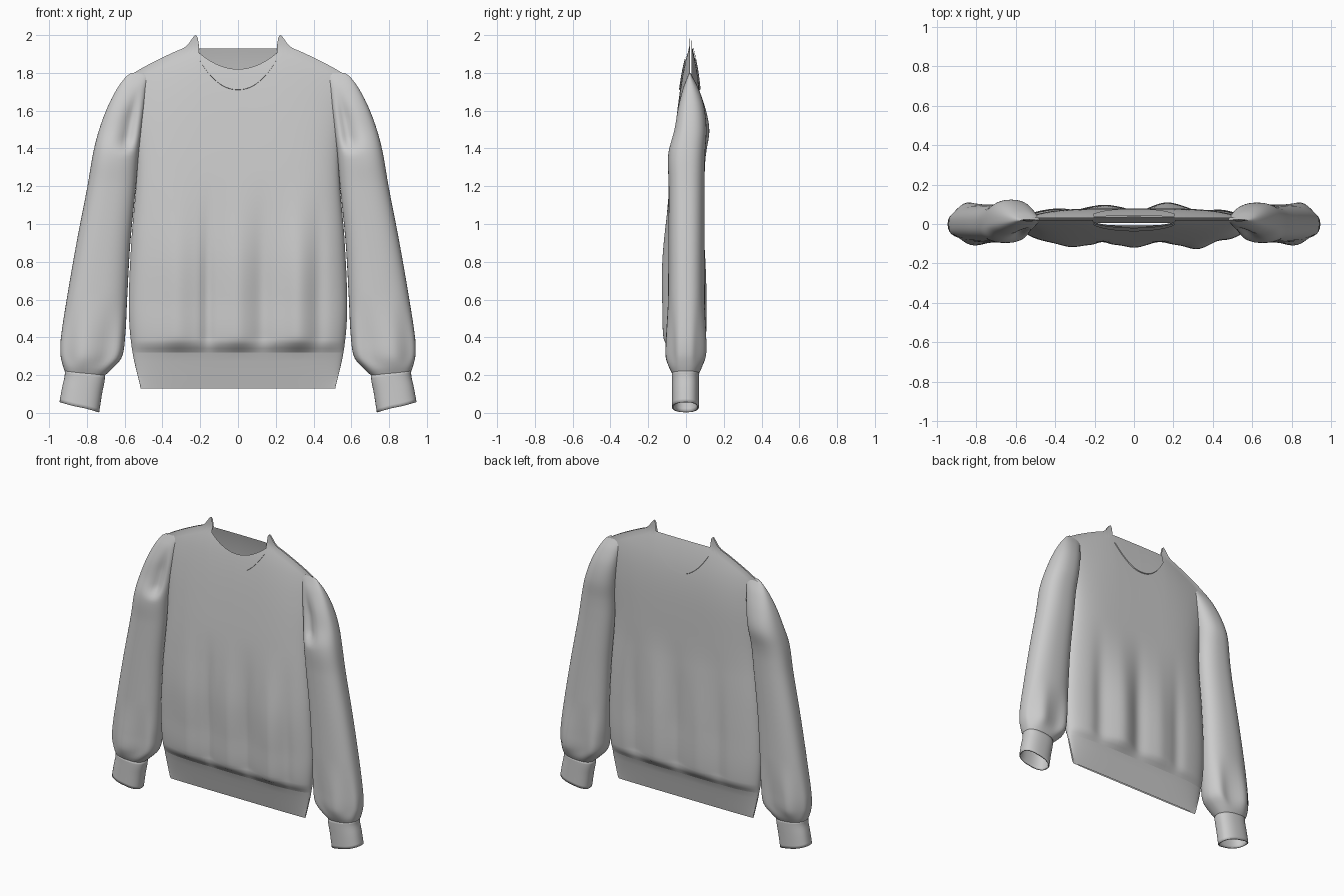
import bpy, bmesh, math

if "Cube" in bpy.data.objects:
    bpy.data.objects.remove(bpy.data.objects["Cube"])


def curve(pts, x):
    """Smooth (Hermite) interpolation through (x, value) pairs."""
    if x <= pts[0][0]:
        return pts[0][1]
    if x >= pts[-1][0]:
        return pts[-1][1]
    n = len(pts)
    i = next(k for k in range(n - 1) if x <= pts[k + 1][0])

    def slope(k):
        a, b = pts[max(k - 1, 0)], pts[min(k + 1, n - 1)]
        return (b[1] - a[1]) / (b[0] - a[0])
    (x0, y0), (x1, y1) = pts[i], pts[i + 1]
    h = x1 - x0
    t = (x - x0) / h
    return ((2*t**3 - 3*t*t + 1) * y0 + (t**3 - 2*t*t + t) * h * slope(i)
            + (3*t*t - 2*t**3) * y1 + (t**3 - t*t) * h * slope(i + 1))


def ramp(a, b, x):
    t = min(1, max(0, (x - a) / (b - a)))
    return t * t * (3 - 2 * t)


def bump(x, c, w):
    return math.exp(-((x - c) / w) ** 2)


def make(name, grids, angle=50, thickness=0, closed=False):
    """Skin grids (lists of rows of points) into one smooth object."""
    bm = bmesh.new()
    for rows in grids:
        vs = [[bm.verts.new(p) for p in r] for r in rows]
        n = len(vs[0])
        for a, b in zip(vs, vs[1:]):
            for i in range(n if closed else n - 1):
                j = (i + 1) % n
                bm.faces.new((a[i], a[j], b[j], b[i]))
    bmesh.ops.remove_doubles(bm, verts=bm.verts, dist=0.0004)
    bmesh.ops.recalc_face_normals(bm, faces=bm.faces)
    me = bpy.data.meshes.new(name)
    bm.to_mesh(me)
    bm.free()
    ob = bpy.data.objects.new(name, me)
    bpy.context.collection.objects.link(ob)
    bpy.ops.object.select_all(action='DESELECT')
    ob.select_set(True)
    bpy.context.view_layer.objects.active = ob
    bpy.ops.object.shade_smooth_by_angle(angle=math.radians(angle))
    if thickness:
        m = ob.modifiers.new("thickness", 'SOLIDIFY')
        m.thickness = thickness
    return ob


# Torso measurements: half width, front and back depth by height
WIDTH = [(.13, .515), (.33, .56), (.55, .578), (.9, .565), (1.3, .535), (1.6, .55), (1.72, .565), (1.8, .575)]
FRONT = [(.13, .006), (.3, .048), (.33, .06), (.37, .09), (.6, .1), (.85, .106), (1.2, .092), (1.5, .085), (2, .085)]
BACK = [(.13, .006), (.3, .042), (.33, .055), (.37, .08), (.7, .085), (1.2, .08), (1.5, .075), (2, .07)]
SHOULDER = [(0, 1.965), (.2, 1.955), (.29, 1.93), (.386, 1.888), (.5, 1.83), (.575, 1.785)]
TIP = [(.205, 1.93), (.213, 1.985), (.225, 2.0), (.24, 1.985), (.265, 1.95), (.29, 1.93)]
# Hanging folds: centre x, width, strength
FRONT_FOLDS = [(-.32, .07, .018), (-.16, .035, -.02), (.0, .06, .018), (.13, .05, -.02), (.32, .07, .03), (.43, .04, -.012)]
BACK_FOLDS = [(.17, .08, .024), (-.15, .07, .012), (.02, .06, -.02), (-.3, .05, -.012), (.34, .06, -.02)]


def top_edge(x, side):
    if abs(x) > .29:
        return curve(SHOULDER, abs(x))
    if abs(x) > .207:
        return curve(TIP, abs(x))
    return 1.82 + .09 * (x / .21) ** 2 if side < 0 else 1.93


def torso_point(u, z, side, lift=0):
    x = u * curve(WIDTH, z)
    d = curve(FRONT if side < 0 else BACK, z)
    fade = ramp(.31, .4, z) * (1 - ramp(.6, 1.3, z))
    d += fade * sum(s * bump(x, c, w) for c, w, s in (FRONT_FOLDS if side < 0 else BACK_FOLDS))
    d *= max(0, 1 - abs(u) ** 5) ** .5
    # flatten softly towards the shoulder line
    drop = max(0, curve(SHOULDER, abs(u) * .575) - z)
    d *= 1 - math.exp(-drop / .24)
    if abs(u) < .999 and z > .131:
        d = max(d, .005)
    return (x, .025 * ramp(1.1, 1.8, z) + side * (d + lift), z)


U = sorted({round(math.sin(math.pi / 2 * i / 60), 4) for i in range(-60, 61)}
           | {s * k / .575 for s in (-1, 1) for k in (.206, .208, .213, .219, .225, .232, .24, .252)})

# Torso: front and back panels joined along side seams and shoulders
panels = []
for side in (-1, 1):
    panels.append([[torso_point(u, .32 + (top_edge(u * .575, side) - .32) * (v / 70), side)
                    for u in U] for v in range(71)])
make("torso", panels)

# Hem band tapering to a thin lower edge
make("hem_band", [[[torso_point(u, .13 + .19 * v / 8, s) for u in U] for v in range(9)]
                  for s in (-1, 1)])

# Crescent neck ribs, front and back, slightly raised
ribs = []
for side in (-1, 1):
    cols = [i / 30 * .205 for i in range(-30, 31)]
    rows = []
    for v in range(9):
        row = []
        for x in cols:
            hi = top_edge(x, side)
            lo = 1.71 + .16 * (abs(x) / .205) ** 2.2
            edge = 0 if v == 0 else .006
            row.append(torso_point(x / .575, lo + (hi - lo) * max(0, v - 1 + .1 * (v == 1)) / 7, side, edge))
        rows.append(row)
    ribs.append(rows)
make("neck_rib", ribs, angle=30)

# Sleeve sections by height: outer x, inner x, front depth, back depth
SLEEVE = [(.21, .918, .705, .075, .07), (.24, .928, .672, .088, .085), (.3, .94, .617, .097, .1),
          (.4, .937, .598, .097, .103), (.6, .907, .587, .095, .1), (.9, .855, .57, .093, .098),
          (1.2, .797, .54, .092, .098), (1.38, .766, .525, .095, .1), (1.5, .735, .51, .072, .1),
          (1.62, .69, .495, .058, .08), (1.72, .638, .485, .035, .045), (1.785, .588, .48, .01, .012),
          (1.8, .565, .5, .004, .004)]
SEG = 48


def ring(xo, xi, df, db, z, mirror, tilt=0, ripple=0, dent=0):
    pts = []
    for i in range(SEG):
        a = 2 * math.pi * i / SEG
        c, s = math.cos(a), math.sin(a)
        c2 = math.copysign(abs(c) ** .85, c)
        s2 = math.copysign(abs(s) ** .8, s)
        k = 1 + ripple * math.cos(5 * a + .6)
        if s < 0:   # armhole hollow on the front
            k -= dent * bump(c, -.35, .3)
        x = (xo + xi) / 2 + (xo - xi) / 2 * c2
        y = (db if s > 0 else df) * s2 * k
        pts.append((mirror * x, y + .02 * ramp(1.3, 1.75, z), z + tilt * c))
    return pts


CUFF = [(.03, .945, .735), (.12, .93, .72), (.185, .917, .706), (.215, .918, .704)]
for mirror, label in ((-1, "left"), (1, "right")):
    rows = []
    for v in range(91):
        z = .21 + 1.59 * (v / 90)
        xo, xi, df, db = (curve([(r[0], r[k]) for r in SLEEVE], z) for k in (1, 2, 3, 4))
        rip = .13 * ramp(.21, .3, z) * (1 - ramp(.3, .65, z))
        dent = .45 * ramp(1.36, 1.46, z) * (1 - ramp(1.55, 1.75, z))
        if mirror < 0:   # fuller fold behind the left arm
            db *= 1 + .15 * bump(z, 1.5, .12)
        rows.append(ring(xo, xi, df, db, z, mirror, .012 * (1 - ramp(.21, .5, z)), rip, dent))
    make(label + "_sleeve", [rows], closed=True)
    # Open ribbed cuff, slanted at the wrist
    rows = [ring(curve([(c[0], c[1]) for c in CUFF], z), curve([(c[0], c[2]) for c in CUFF], z),
                 .075, .068, z, mirror, .027 - .012 * ramp(.03, .2, z))
            for z in (.03 + .185 * i / 10 for i in range(11))]
    make(label + "_cuff", [rows], thickness=.008, closed=True)
